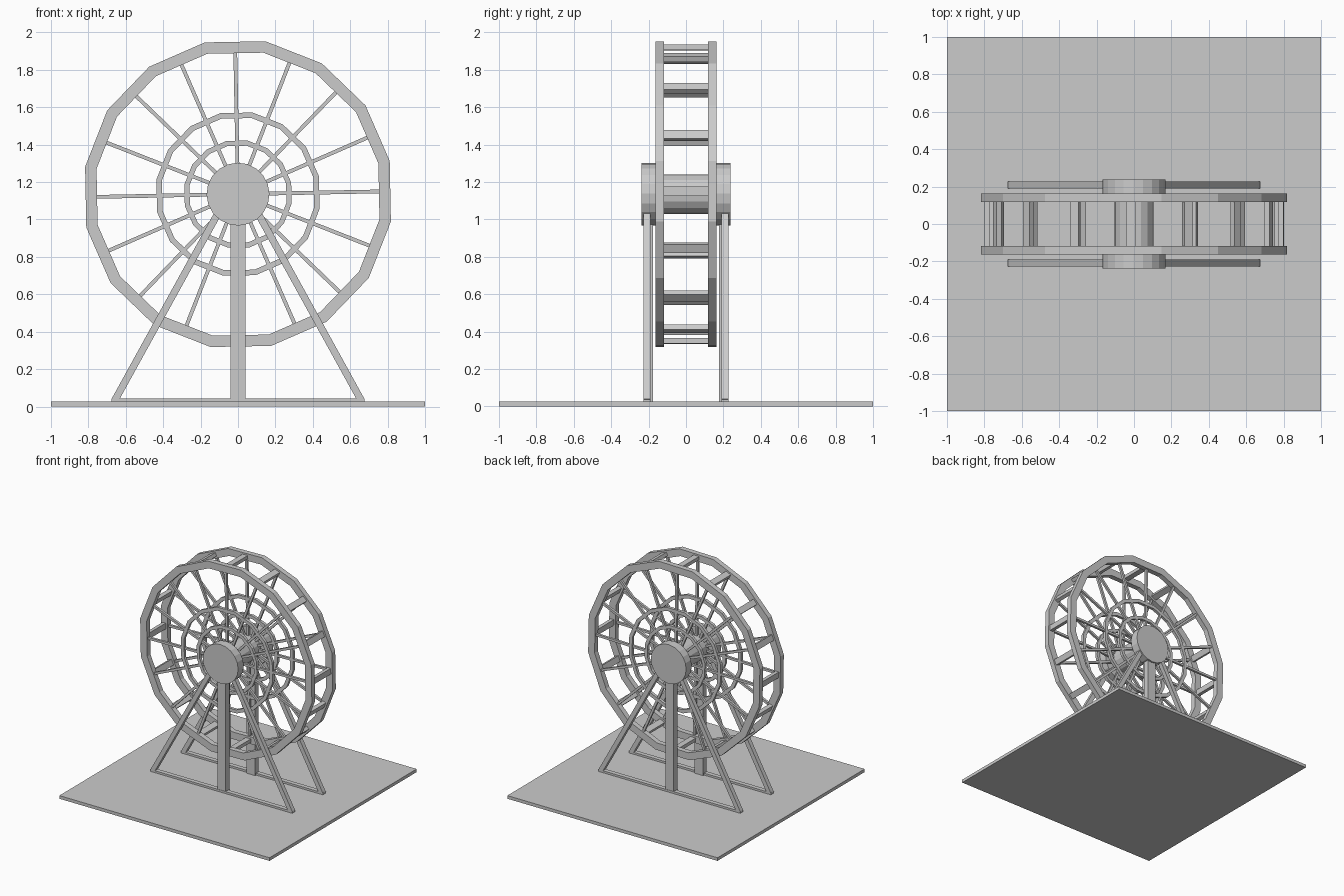
import bpy, bmesh
from math import sin, cos, pi, radians
from mathutils import Vector, Matrix

if "Cube" in bpy.data.objects:
    bpy.data.objects.remove(bpy.data.objects["Cube"])

CZ = 1.135            # wheel centre height
N = 16                # spokes and rim sides
TILT = radians(1.1)   # slight turn of the wheel


def finish(name, bm):
    bmesh.ops.recalc_face_normals(bm, faces=bm.faces)
    me = bpy.data.meshes.new(name)
    bm.to_mesh(me)
    bm.free()
    ob = bpy.data.objects.new(name, me)
    bpy.context.collection.objects.link(ob)
    return ob


def add_box(bm, loc, size, angle=0.0):
    # box turned about the y axis
    m = (Matrix.Translation(loc) @ Matrix.Rotation(-angle, 4, 'Y')
         @ Matrix.Diagonal((*size, 1)))
    bmesh.ops.create_cube(bm, size=1, matrix=m)


def ring(name, r_in, r_out, y0, y1):
    # polygonal hoop with a rectangular section, axis along y
    bm = bmesh.new()
    loops = []
    for i in range(N):
        a = TILT + (i + 0.5) * 2 * pi / N
        loops.append([bm.verts.new((r * cos(a), y, CZ + r * sin(a)))
                      for r, y in ((r_in, y0), (r_out, y0), (r_out, y1), (r_in, y1))])
    for i in range(N):
        a, b = loops[i], loops[(i + 1) % N]
        for k in range(4):
            j = (k + 1) % 4
            bm.faces.new((a[k], a[j], b[j], b[k]))
    return finish(name, bm)


def drum(name, r, y, depth, sides):
    bm = bmesh.new()
    m = (Matrix.Translation((0, y, CZ)) @ Matrix.Rotation(TILT, 4, 'Y').inverted()
         @ Matrix.Rotation(pi / 2, 4, 'X'))
    bmesh.ops.create_cone(bm, cap_ends=True, segments=sides, radius1=r,
                          radius2=r, depth=depth, matrix=m)
    return finish(name, bm)


# ground plate
bm = bmesh.new()
add_box(bm, (0, 0, 0.0135), (2, 2, 0.027))
finish("base_plate", bm)

# axle through the wheel
drum("axle", 0.105, 0, 0.36, 16)

for side, s in (("front", -1), ("back", 1)):
    # rims and inner hoops
    ring(side + "_rim", 0.768, 0.83, s * 0.118, s * 0.163)
    ring(side + "_middle_hoop", 0.413, 0.443, s * 0.128, s * 0.153)
    ring(side + "_inner_hoop", 0.263, 0.291, s * 0.128, s * 0.153)

    # spokes
    bm = bmesh.new()
    for i in range(N):
        a = TILT + i * 2 * pi / N
        r = (0.08 + 0.77) / 2
        add_box(bm, (r * cos(a), s * 0.14, CZ + r * sin(a)), (0.69, 0.02, 0.02), a)
    finish(side + "_spokes", bm)

    # hub cap
    drum(side + "_hub", 0.168, s * 0.2, 0.076, 20)

    # stand: post, slanted legs and foot bar
    bm = bmesh.new()
    add_box(bm, (0, s * 0.2, 0.56), (0.08, 0.048, 1.08))
    finish(side + "_post", bm)
    bm = bmesh.new()
    for sx in (-1, 1):
        p, q = Vector((sx * 0.66, 0, 0.03)), Vector((sx * 0.07, 0, 1.1))
        d = q - p
        ang = Vector((1, 0)).angle_signed(Vector((d.x, d.z)))
        mid = (p + q) / 2
        add_box(bm, (mid.x, s * 0.208, mid.z), (d.length, 0.038, 0.038), -ang)
    finish(side + "_legs", bm)
    bm = bmesh.new()
    add_box(bm, (0, s * 0.208, 0.025), (1.35, 0.038, 0.038))
    finish(side + "_foot_bar", bm)

# cross bars joining both rims
bm = bmesh.new()
for i in range(N):
    a = TILT + i * 2 * pi / N
    add_box(bm, (0.785 * cos(a), 0, CZ + 0.785 * sin(a)), (0.03, 0.25, 0.05), a)
finish("cross_bars", bm)
